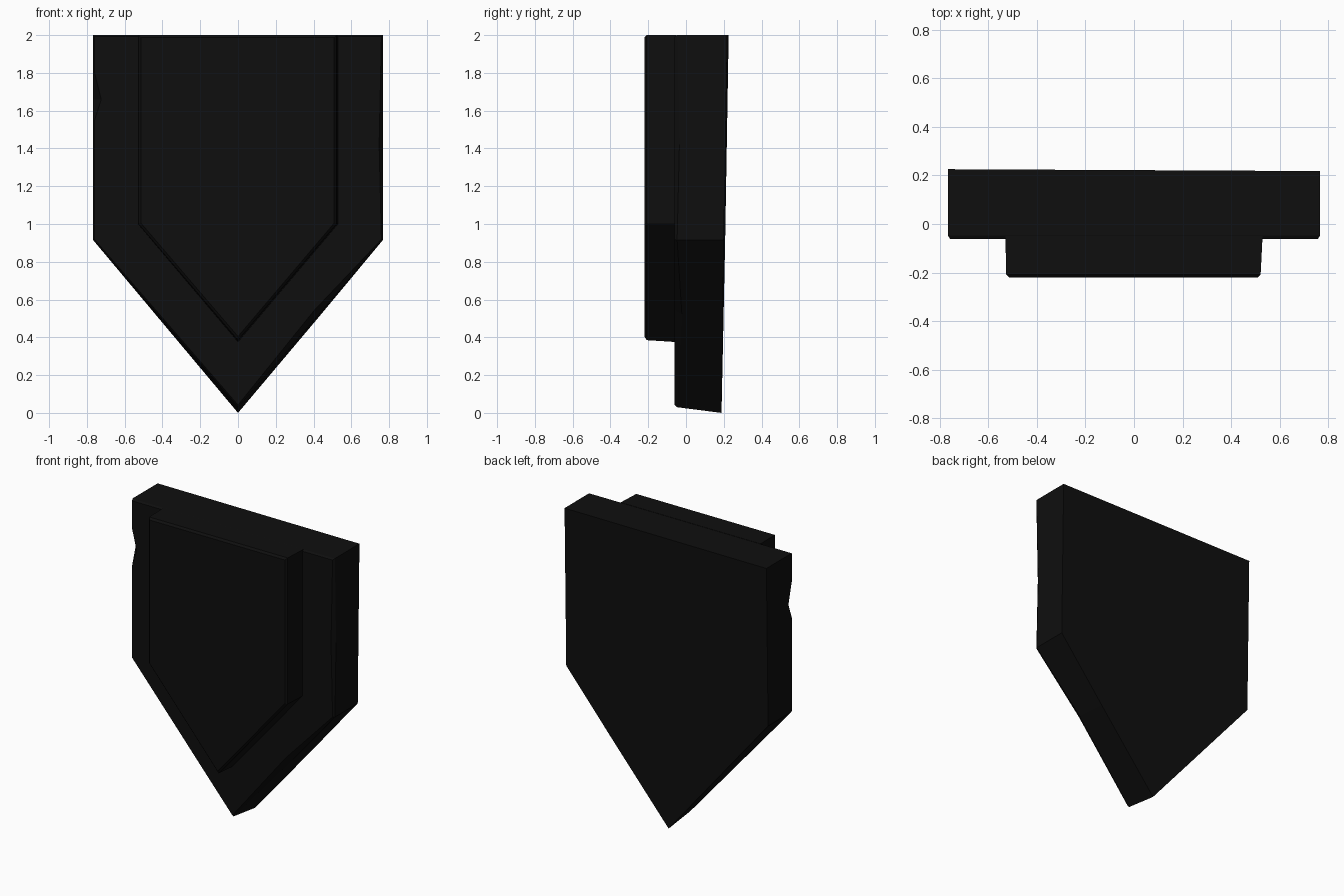
import bpy, bmesh
from mathutils import Vector

cube = bpy.data.objects.get("Cube")
if cube:
    bpy.data.objects.remove(cube, do_unlink=True)

black = bpy.data.materials.new("near_black")
black.use_nodes = True
colour = (0.0045, 0.0045, 0.0045, 1)
black.diffuse_color = colour
black.node_tree.nodes["Principled BSDF"].inputs["Base Color"].default_value = colour


def inset(outline, amounts):
    """Move each outline point inward along the mitre of its two edges."""
    result = []
    count = len(outline)
    for i, p in enumerate(outline):
        p = Vector(p)
        a = (p - Vector(outline[i - 1])).normalized()
        b = (Vector(outline[(i + 1) % count]) - p).normalized()
        na, nb = Vector((-a.y, a.x)), Vector((-b.y, b.x))
        result.append(p + (na + nb) / (1 + na.dot(nb)) * amounts[i])
    return result


def build_plate(name, rings):
    """Skin a stack of matching 3D rings, back to front, and cap both ends."""
    bm = bmesh.new()
    loops = [[bm.verts.new(co) for co in ring] for ring in rings]
    for lower, upper in zip(loops, loops[1:]):
        for i in range(len(lower)):
            j = (i + 1) % len(lower)
            bm.faces.new((lower[i], lower[j], upper[j], upper[i]))
    bm.faces.new(loops[0])
    bm.faces.new(loops[-1])
    bmesh.ops.recalc_face_normals(bm, faces=bm.faces)
    mesh = bpy.data.meshes.new(name)
    bm.to_mesh(mesh)
    bm.free()
    mesh.materials.append(black)
    obj = bpy.data.objects.new(name, mesh)
    bpy.context.collection.objects.link(obj)
    return obj


# Back slab: pentagon (x, z) counter-clockwise from the tip, with wear depth per point
slab = [((0, 0), 0), ((0.43, 0.51), 0.025), ((0.767, 0.915), 0),
        ((0.767, 1.42), 0.012), ((0.767, 2), 0), ((-0.767, 2), 0),
        ((-0.767, 1.8), 0), ((-0.767, 1.66), 0.035), ((-0.767, 1.55), 0),
        ((-0.767, 0.915), 0)]
outline = [p for p, wear in slab]
wear = [w for p, w in slab]
lift = [0.03 * max(0, 1 - z / 0.915) for x, z in outline]
front = [(x, z + up) for (x, z), up in zip(outline, lift)]
chamfer = inset(front, [0.008 + w for w in wear])
build_plate("back_slab", [
    [(x, 0.188 + 0.017 * z - 0.005 * x, z) for x, z in outline],
    [(x, -0.047 + w, z) for (x, z), w in zip(front, wear)],
    [(p.x, -0.061, p.y) for p in chamfer],
])

# Raised front panel with a softened rim
panel = [(0, 0.375), (0.53, 1.0), (0.53, 2), (-0.53, 2), (-0.53, 1.0)]
rim = [(0, 0.385), (0.522, 1.0), (0.522, 2), (-0.527, 2), (-0.527, 1.0)]
face = inset(rim, [0.013] * len(rim))
build_plate("front_panel", [
    [(x, -0.05, z) for x, z in panel],
    [(x, -0.208, z) for x, z in rim],
    [(p.x, -0.221, p.y) for p in face],
])
